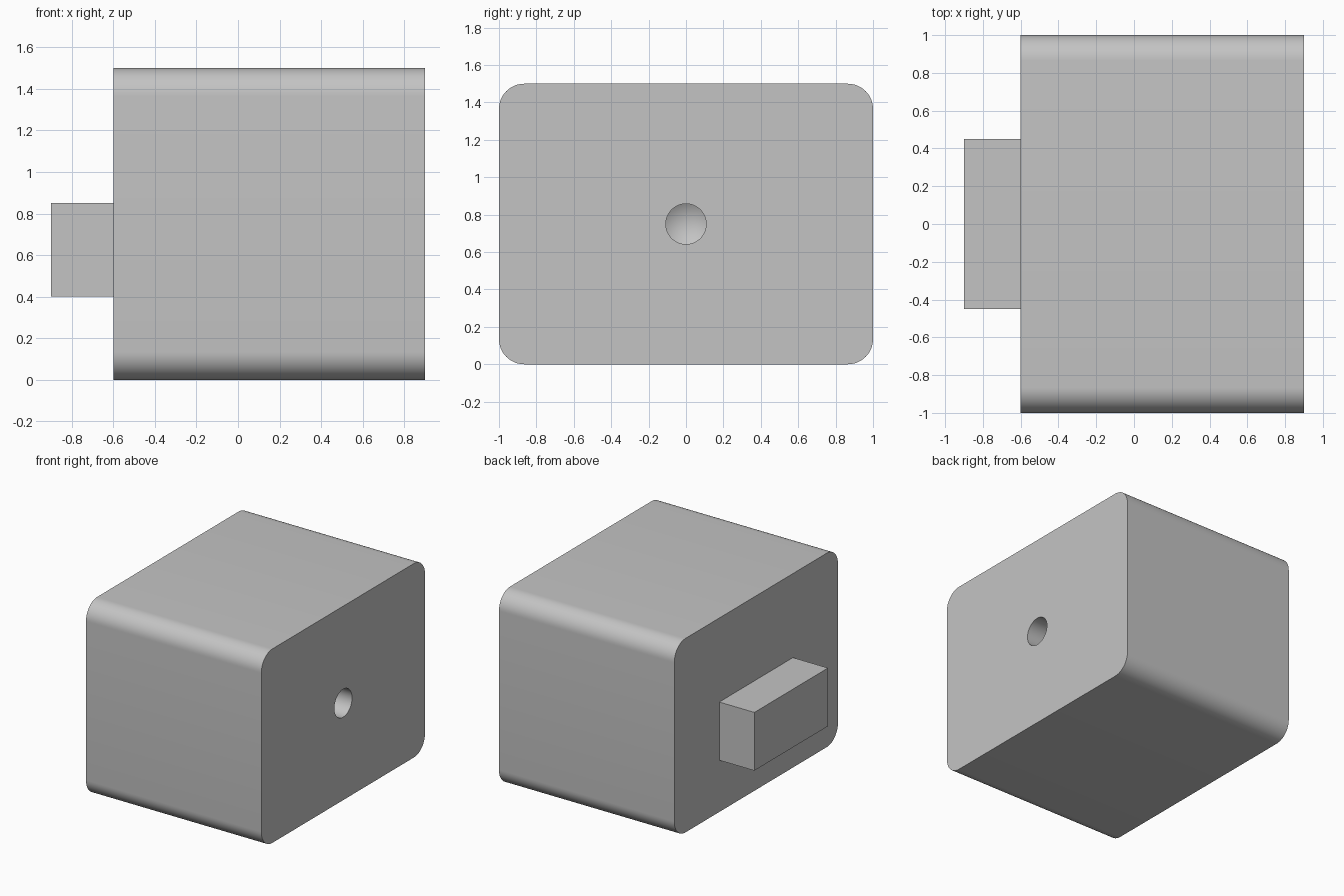
import bpy
import bmesh
import math
from mathutils import Matrix, Vector

default = bpy.data.objects.get("Cube")
if default:
    bpy.data.objects.remove(default, do_unlink=True)

# Single plain grey finish
grey = bpy.data.materials.new("plain_grey")
grey.use_nodes = True
colour = (0.55, 0.55, 0.55, 1)
grey.diffuse_color = colour
grey.node_tree.nodes["Principled BSDF"].inputs["Base Color"].default_value = colour


def finish(bm, name):
    bmesh.ops.recalc_face_normals(bm, faces=bm.faces)
    mesh = bpy.data.meshes.new(name)
    bm.to_mesh(mesh)
    bm.free()
    mesh.materials.append(grey)
    obj = bpy.data.objects.new(name, mesh)
    bpy.context.collection.objects.link(obj)
    return obj


def block(name, low, high, radius=0):
    """Box between two corners, optionally rounded along its x edges."""
    low, high = Vector(low), Vector(high)
    bm = bmesh.new()
    bmesh.ops.create_cube(bm, size=1)
    bmesh.ops.scale(bm, vec=high - low, verts=bm.verts)
    bmesh.ops.translate(bm, vec=(low + high) / 2, verts=bm.verts)
    if radius:
        long_edges = [e for e in bm.edges
                      if abs(e.verts[0].co.x - e.verts[1].co.x) > 0.1]
        bmesh.ops.bevel(bm, geom=long_edges, offset=radius, segments=12,
                        profile=0.5, affect='EDGES')
    return finish(bm, name)


def drill(name, mouth_x, z, radius, depth):
    """Drill-shaped cutter: straight bore with a conical tip towards -x."""
    tip = radius / math.tan(math.radians(59))
    profile = [(mouth_x + 0.1, 0), (mouth_x + 0.1, radius),
               (mouth_x - depth, radius), (mouth_x - depth - tip, 0)]
    bm = bmesh.new()
    verts = [bm.verts.new((x, r, z)) for x, r in profile]
    edges = [bm.edges.new(pair) for pair in zip(verts, verts[1:])]
    bmesh.ops.spin(bm, geom=verts + edges, cent=(0, 0, z), axis=(1, 0, 0),
                   angle=math.tau, steps=48)
    bmesh.ops.remove_doubles(bm, verts=bm.verts, dist=0.0001)
    return finish(bm, name)


# Main body, rounded along its length
body = block("body", (-0.6, -1, 0), (0.9, 1, 1.5), radius=0.135)

# Blind drilled hole in the left face
cutter = drill("hole_cutter", 0.9, 0.75, 0.108, 0.6)
cut = body.modifiers.new("hole", 'BOOLEAN')
cut.operation = 'DIFFERENCE'
cut.solver = 'EXACT'
cut.object = cutter
bpy.context.view_layer.objects.active = body
body.select_set(True)
bpy.ops.object.modifier_apply(modifier=cut.name)
bpy.data.objects.remove(cutter, do_unlink=True)
bpy.ops.object.shade_smooth_by_angle(angle=math.radians(30))

# Rectangular tab on the opposite face
block("tab", (-0.9, -0.45, 0.4), (-0.6, 0.45, 0.85))
